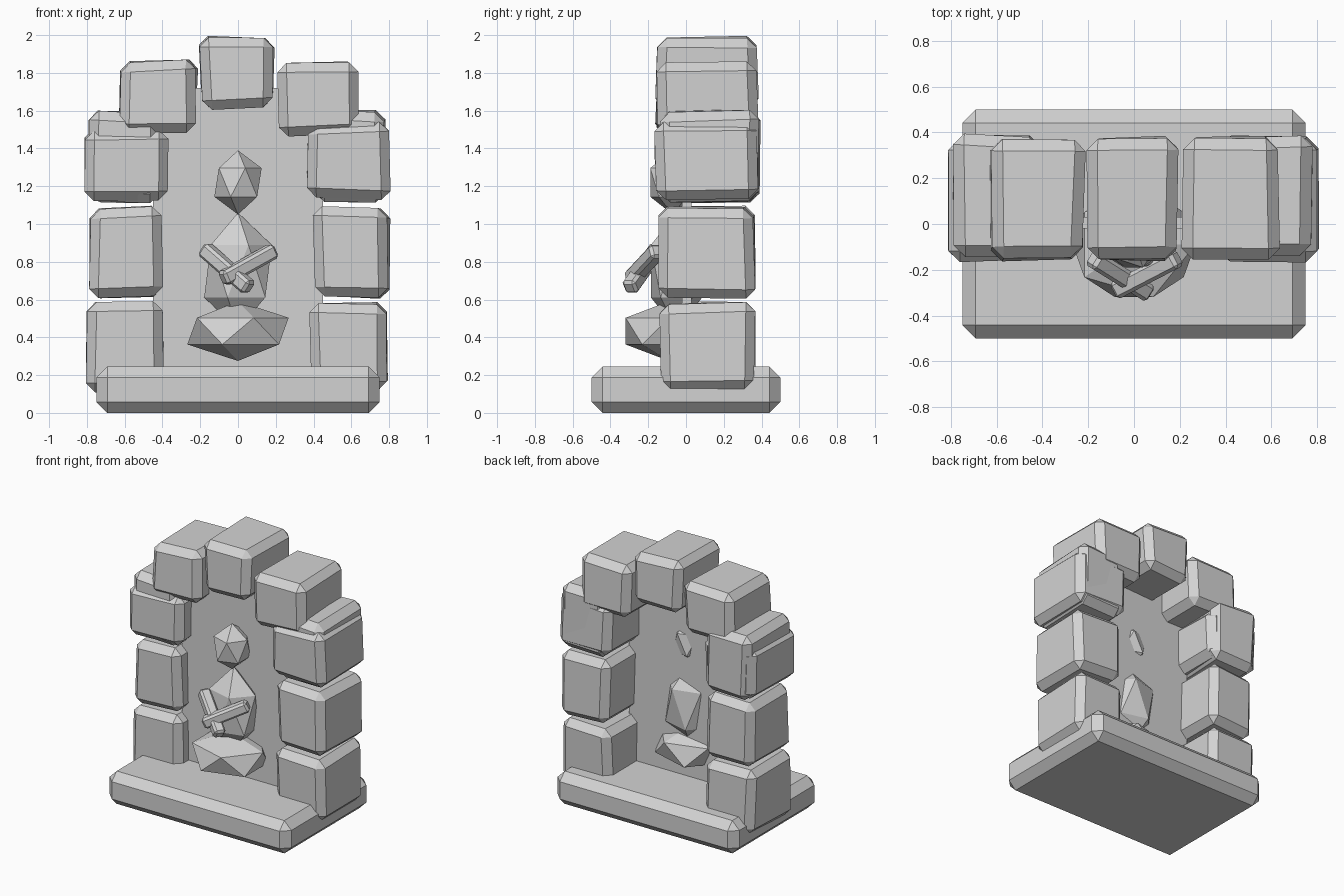
import bpy, bmesh, random
from mathutils import Vector, Matrix

if "Cube" in bpy.data.objects:
    bpy.data.objects.remove(bpy.data.objects["Cube"])

random.seed(4)
stone = bpy.data.materials.new("grey_stone")
stone.diffuse_color = (0.65, 0.65, 0.65, 1)
stone.use_nodes = True
stone.node_tree.nodes["Principled BSDF"].inputs["Base Color"].default_value = stone.diffuse_color


def finish(name, bm):
    me = bpy.data.meshes.new(name)
    bm.normal_update()
    bm.to_mesh(me)
    bm.free()
    me.materials.append(stone)
    ob = bpy.data.objects.new(name, me)
    bpy.context.collection.objects.link(ob)
    return ob


def block(name, lo, hi, bevel=0.05, jitter=0.025):
    """Chamfered box between two corners, its corners pulled in unevenly."""
    bm = bmesh.new()
    bmesh.ops.create_cube(bm, size=2)
    lo, hi = Vector(lo), Vector(hi)
    mid, half = (lo + hi) / 2, (hi - lo) / 2
    for v in bm.verts:
        v.co = Vector([mid[i] + v.co[i] * (half[i] - random.uniform(0, jitter)) for i in range(3)])
    if bevel:
        bmesh.ops.bevel(bm, geom=bm.edges[:], offset=bevel, segments=1,
                        profile=0.5, affect='EDGES')
    return finish(name, bm)


def gem(name, centre, radii):
    """Twenty-sided stone."""
    bm = bmesh.new()
    bmesh.ops.create_icosphere(bm, subdivisions=1, radius=1)
    for v in bm.verts:
        v.co = Vector([centre[i] + v.co[i] * radii[i] for i in range(3)])
    return finish(name, bm)


def bar(name, a, b, thick):
    """Chamfered bar from a to b."""
    a, b = Vector(a), Vector(b)
    d = b - a
    bm = bmesh.new()
    bmesh.ops.create_cube(bm, size=1)
    for v in bm.verts:
        v.co = Vector((v.co.x * thick, v.co.y * thick, v.co.z * d.length))
    bmesh.ops.bevel(bm, geom=bm.edges[:], offset=0.015, segments=1,
                    profile=0.5, affect='EDGES')
    bm.transform(Matrix.Translation((a + b) / 2) @ d.to_track_quat('Z', 'Y').to_matrix().to_4x4())
    return finish(name, bm)


# base slab and thin back panel
block("base_slab", (-0.75, -0.5, 0), (0.75, 0.5, 0.245), 0.058, 0)
block("back_panel", (-0.45, -0.02, 0.15), (0.45, 0.03, 1.72), 0, 0)

# pillar and arch stones: x0, x1, z0, z1, y0, y1
stones = {
    "pillar_low_left": (-0.81, -0.385, 0.10, 0.595, -0.15, 0.375),
    "pillar_mid_left": (-0.795, -0.385, 0.605, 1.10, -0.15, 0.375),
    "pillar_top_left": (-0.795, -0.40, 1.105, 1.605, -0.15, 0.40),
    "arch_low_left": (-0.82, -0.365, 1.12, 1.515, -0.175, 0.38),
    "arch_high_left": (-0.64, -0.205, 1.475, 1.875, -0.17, 0.39),
    "keystone": (-0.21, 0.205, 1.60, 2.0, -0.17, 0.395),
    "arch_high_right": (0.205, 0.64, 1.46, 1.865, -0.17, 0.395),
    "arch_low_right": (0.36, 0.82, 1.12, 1.545, -0.175, 0.39),
    "pillar_top_right": (0.40, 0.795, 1.105, 1.61, -0.15, 0.40),
    "pillar_mid_right": (0.39, 0.81, 0.60, 1.10, -0.15, 0.375),
    "pillar_low_right": (0.37, 0.805, 0.10, 0.595, -0.15, 0.375),
}
for name, (x0, x1, z0, z1, y0, y1) in stones.items():
    block(name, (x0, y0, z0), (x1, y1, z1))

# seated figure
gem("figure_legs", (0, -0.09, 0.433), (0.30, 0.27, 0.158))
gem("figure_body", (0, -0.05, 0.75), (0.20, 0.16, 0.31))
gem("figure_head", (0, -0.07, 1.22), (0.14, 0.14, 0.17))
bar("left_arm", (-0.18, -0.15, 0.87), (0.06, -0.30, 0.66), 0.08)
bar("right_arm", (0.19, -0.15, 0.86), (-0.08, -0.29, 0.71), 0.08)
